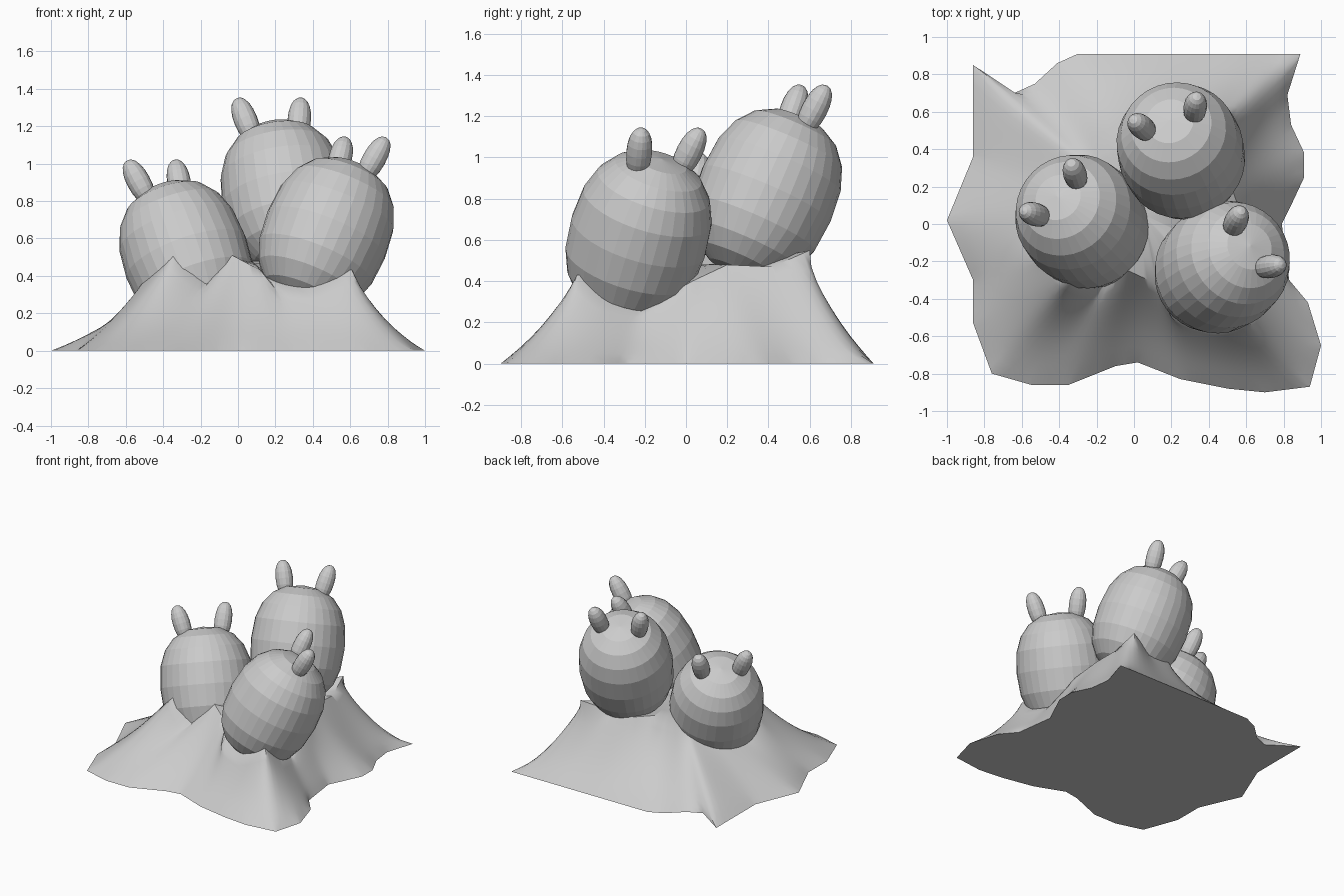
import bpy, bmesh
from math import radians, sin, cos, atan2, tau, copysign
from mathutils import Matrix, Vector

if "Cube" in bpy.data.objects:
    bpy.data.objects.remove(bpy.data.objects["Cube"])


def make_object(name, bm):
    bmesh.ops.recalc_face_normals(bm, faces=bm.faces)
    me = bpy.data.meshes.new(name)
    bm.to_mesh(me)
    bm.free()
    ob = bpy.data.objects.new(name, me)
    bpy.context.collection.objects.link(ob)
    return ob


def barrel(name, radius, half_len, segs, rings, matrix, power=0.83):
    """Slightly boxy ellipsoid made from a reshaped sphere."""
    bm = bmesh.new()
    bmesh.ops.create_uvsphere(bm, u_segments=segs, v_segments=rings, radius=1)
    for v in bm.verts:
        r = max(v.co.xy.length, 1e-6)
        k = radius * r ** power / r
        v.co = (v.co.x * k, v.co.y * k,
                copysign(abs(v.co.z) ** power, v.co.z) * half_len)
    bm.transform(matrix)
    return make_object(name, bm)


# Three leaning pods, each with a pair of splayed horns
pods = [
    ("left", (-0.277, 0.013, 0.497), 45, 27),
    ("back", (0.25, 0.39, 0.82), 20, 25),
    ("right", (0.472, -0.23, 0.62), -53, 27),
]
for label, loc, turn, tilt in pods:
    frame = (Matrix.Translation(loc) @ Matrix.Rotation(radians(turn), 4, 'Z')
             @ Matrix.Rotation(radians(-tilt), 4, 'X'))
    barrel(label + "_pod", 0.338, 0.418, 32, 10, frame)
    for side in (-1, 1):
        m = (frame @ Matrix.Translation((side * 0.152, 0, 0.455))
             @ Matrix.Rotation(radians(13 * side), 4, 'Y'))
        barrel(label + "_horn", 0.063, 0.132, 16, 10, m, 0.9)

# Mound: loft from centre, over the rim that hugs the pods, to the wavy outline
CENTRE = Vector((0.05, 0.05))
outline = [(-0.86, 0.85), (-0.64, 0.70), (-0.53, 0.75), (-0.41, 0.86), (-0.3, 0.91),
           (0.89, 0.91), (0.82, 0.69), (0.84, 0.53), (0.91, 0.38), (0.91, 0.25),
           (0.84, 0.1), (0.79, 0.0), (0.83, -0.3), (0.93, -0.42), (1.0, -0.65),
           (0.94, -0.87), (0.7, -0.9), (0.5, -0.88), (0.25, -0.83), (0.02, -0.74),
           (-0.1, -0.76), (-0.35, -0.86), (-0.55, -0.86), (-0.76, -0.8),
           (-0.86, -0.53), (-0.86, -0.3), (-1.0, 0.02), (-0.86, 0.36)]
rim = [(-0.03, -0.25, 0.51), (0.12, -0.32, 0.43), (0.2, -0.5, 0.33), (0.4, -0.57, 0.31),
       (0.5, -0.56, 0.36), (0.61, -0.53, 0.43), (0.66, -0.4, 0.29), (0.62, -0.22, 0.25),
       (0.58, 0.03, 0.4), (0.52, 0.2, 0.48), (0.53, 0.42, 0.47), (0.5, 0.6, 0.55),
       (0.3, 0.52, 0.49), (0.1, 0.51, 0.49), (-0.02, 0.42, 0.5), (-0.2, 0.27, 0.4),
       (-0.39, 0.17, 0.31), (-0.52, -0.02, 0.27), (-0.5, -0.18, 0.38), (-0.34, -0.31, 0.52),
       (-0.18, -0.36, 0.34)]


def angle_of(p):
    return atan2(p[1] - CENTRE.y, p[0] - CENTRE.x) % tau


def sample(loop, a):
    """Point where a ray from the centre at angle a meets the loop."""
    pts = sorted(loop, key=angle_of)
    d = Vector((cos(a), sin(a)))
    for i, q in enumerate(pts):
        p = Vector(pts[i - 1])
        q = Vector(q)
        span = (angle_of(q) - angle_of(p)) % tau
        if (a - angle_of(p)) % tau <= span + 1e-9:
            c1 = d.cross(p.xy - CENTRE)
            c2 = d.cross(q.xy - CENTRE)
            t = c1 / (c1 - c2) if abs(c1 - c2) > 1e-9 else 0
            return p.lerp(q, min(max(t, 0), 1))


angles = sorted({round(i * tau / 96, 4) for i in range(96)}
                | {round(angle_of(p), 4) for p in outline + rim})
bm = bmesh.new()
STEPS, LIP = 10, 0.025
rows, soft = [], []
for a in angles:
    r = sample(rim, a)
    o = sample([(x, y, 0) for x, y in outline], a)
    row = []
    for f in (0.3, 0.65):
        xy = CENTRE.lerp(r.xy, f)
        row.append(bm.verts.new((xy.x, xy.y, 0.48 + (r.z - 0.48) * f ** 2)))
    for i in range(STEPS):
        s = i / STEPS
        xy = r.xy.lerp(o.xy, s)
        row.append(bm.verts.new((xy.x, xy.y, LIP + (r.z - LIP) * (1 - s) ** 1.4)))
        if i:
            soft.append(row[-1])
    row.append(bm.verts.new((o.x, o.y, 0)))
    rows.append(row)
hub = bm.verts.new((CENTRE.x, CENTRE.y, 0.48))
for i, b in enumerate(rows):
    a = rows[i - 1]
    bm.faces.new((hub, a[0], b[0]))
    for j in range(len(a) - 1):
        bm.faces.new((a[j], a[j + 1], b[j + 1], b[j]))
# Soften the slopes like draped cloth, keeping rim and outline
for _ in range(14):
    bmesh.ops.smooth_vert(bm, verts=soft, factor=0.5,
                          use_axis_x=True, use_axis_y=True, use_axis_z=True)
bm.faces.new([row[-1] for row in reversed(rows)])
mound = make_object("mound", bm)
bpy.context.view_layer.objects.active = mound
mound.select_set(True)
bpy.ops.object.shade_smooth_by_angle(angle=radians(50))
